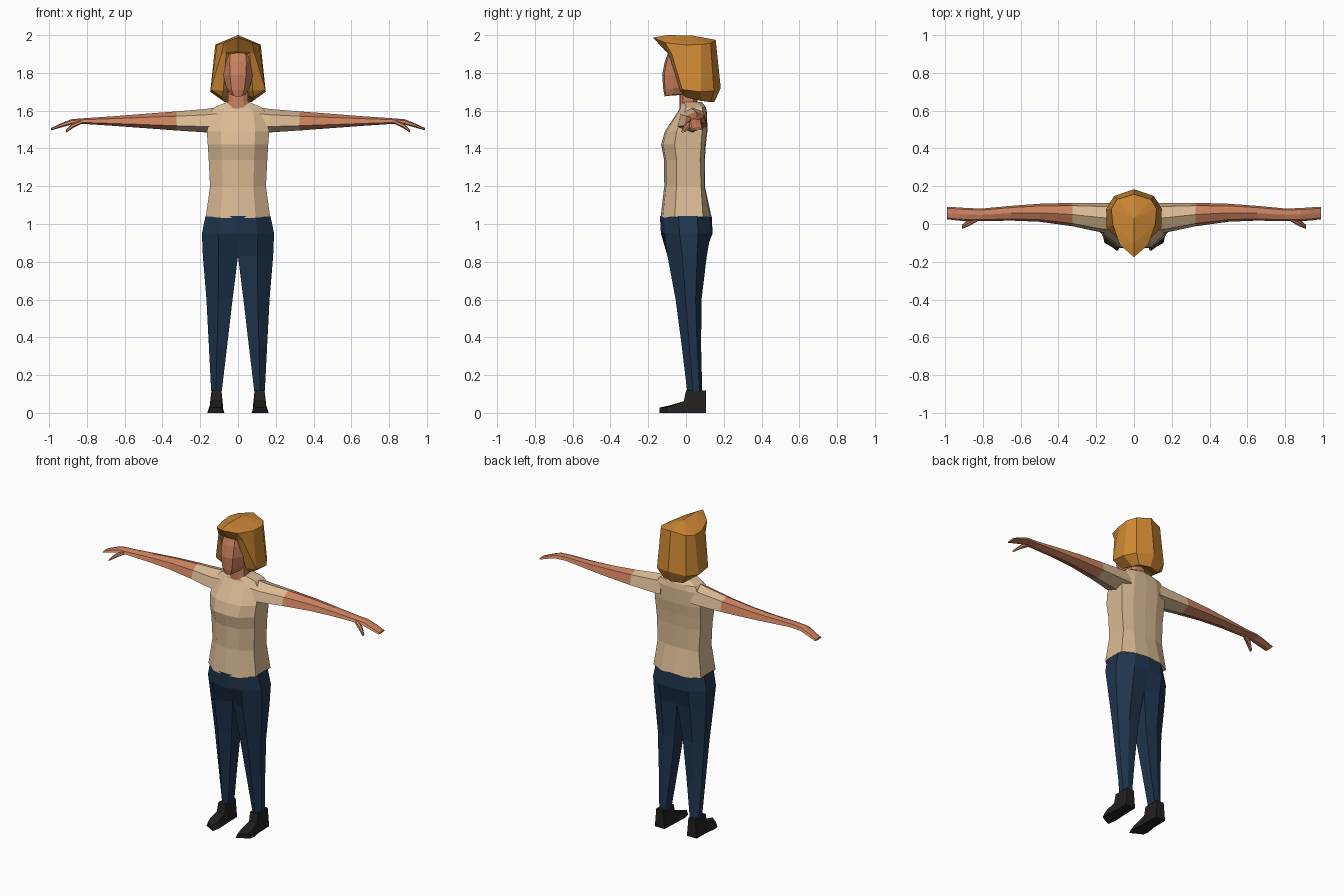
import bpy, bmesh

if "Cube" in bpy.data.objects:
    bpy.data.objects.remove(bpy.data.objects["Cube"])


def material(name, rgb):
    m = bpy.data.materials.new(name)
    m.diffuse_color = (*rgb, 1)
    m.use_nodes = True
    m.node_tree.nodes["Principled BSDF"].inputs["Base Color"].default_value = m.diffuse_color
    return m


SKIN = material("skin", (0.60, 0.22, 0.115))
SHIRT = material("cream shirt", (0.71, 0.50, 0.30))
HAIR = material("ginger hair", (0.62, 0.25, 0.035))
DENIM = material("navy denim", (0.014, 0.036, 0.078))
LEATHER = material("black leather", (0.016, 0.015, 0.014))


def build(name, verts, faces, mat, mirror=False):
    bm = bmesh.new()
    vs = [bm.verts.new(v) for v in verts]
    for f in faces:
        bm.faces.new([vs[i] for i in f])
    bmesh.ops.recalc_face_normals(bm, faces=bm.faces)
    if mirror:  # drop hidden faces lying on the mirror plane
        inner = [f for f in bm.faces if all(abs(v.co.x) < 1e-4 for v in f.verts)]
        bmesh.ops.delete(bm, geom=inner, context='FACES')
    me = bpy.data.meshes.new(name)
    bm.to_mesh(me)
    bm.free()
    me.materials.append(mat)
    ob = bpy.data.objects.new(name, me)
    bpy.context.collection.objects.link(ob)
    if mirror:
        mod = ob.modifiers.new("mirror", 'MIRROR')
        mod.merge_threshold = 0.0005
    return ob


def loft(name, rings, mat, mirror=False):
    n = len(rings[0])
    verts = [p for r in rings for p in r]
    faces = [(k * n + i, k * n + (i + 1) % n, (k + 1) * n + (i + 1) % n, (k + 1) * n + i)
             for k in range(len(rings) - 1) for i in range(n)]
    faces += [tuple(range(n)), tuple(range(len(verts) - n, len(verts)))]
    return build(name, verts, faces, mat, mirror)


def body_ring(z, w, yf, sf, sb, yb, drop=0.0):
    """Ten-sided ring with corner edges at the sides; drop lowers the front."""
    half = [(0, yf, z - drop), (0.55 * w, yf * 0.85 + sf * 0.15, z - drop * 0.6),
            (w, sf, z), (w, sb, z), (0.55 * w, yb * 0.85 + sb * 0.15, z), (0, yb, z)]
    return half + [(-x, y, zz) for x, y, zz in half[4:0:-1]]


def arm_ring(x, y0, y1, z0, z1):
    """Chamfered box section across the arm."""
    ym, a, b = (y0 + y1) / 2, z0 + (z1 - z0) * 0.25, z0 + (z1 - z0) * 0.75
    e = (y1 - y0) * 0.12
    return [(x, y0, a), (x, y0 + e, b), (x, ym, z1), (x, y1 - e, b + (z1 - b) * 0.4),
            (x, y1, a), (x, ym, z0)]


# Shirt body
loft("shirt", [body_ring(*r) for r in (
    (1.038, .170, -.135, -.06, .09, .135, .008),
    (1.20, .148, -.115, -.05, .08, .10),
    (1.34, .155, -.116, -.05, .075, .10),
    (1.42, .160, -.132, -.06, .08, .105),
    (1.49, .165, -.112, -.05, .085, .113),
    (1.585, .150, -.05, -.01, .09, .112),
    (1.618, .125, -.035, .0, .085, .105, .012),
    (1.645, .058, -.032, -.01, .06, .085, .03))], SHIRT)

# Sleeves and bare arms with flat hands
loft("sleeve", [arm_ring(*r) for r in (
    (.11, -.05, .110, 1.482, 1.618), (.17, -.045, .112, 1.485, 1.609),
    (.325, -.012, .112, 1.495, 1.596))], SHIRT, True)
loft("arm", [arm_ring(*r) for r in (
    (.325, -.012, .112, 1.495, 1.596), (.50, .012, .107, 1.508, 1.583),
    (.65, .018, .096, 1.519, 1.571), (.80, .015, .082, 1.529, 1.561),
    (.88, .015, .084, 1.527, 1.555), (.93, .018, .088, 1.513, 1.536),
    (.99, .025, .091, 1.496, 1.508))], SKIN, True)
loft("thumb", [arm_ring(*r) for r in (
    (.83, .012, .045, 1.530, 1.550), (.875, -.012, .025, 1.507, 1.535),
    (.910, -.026, -.005, 1.484, 1.499))], SKIN, True)

# Neck and head
loft("neck", [body_ring(*r) for r in (
    (1.59, .060, -.033, -.015, .05, .07), (1.65, .054, -.034, -.015, .04, .06),
    (1.74, .050, -.035, -.015, .04, .06))], SKIN)
loft("head", [body_ring(*r) for r in (
    (1.685, .040, -.112, -.07, .0, .02, .012),
    (1.72, .062, -.120, -.06, .02, .04, .012),
    (1.79, .078, -.126, -.055, .03, .06),
    (1.86, .080, -.112, -.05, .03, .06),
    (1.92, .070, -.090, -.05, .03, .06))], SKIN)

# Hair: crown ridge, crease, wide lower edge, tucked underside and face opening
P = {
    "T0": (0, -.10, 2.0), "T1": (0, .03, 1.998),
    "F": (0, -.175, 1.987), "A": (.075, -.11, 1.96), "B": (.112, -.005, 1.948),
    "G": (.120, .08, 1.95), "C": (.09, .13, 1.957), "D": (0, .157, 1.975),
    "A2": (.088, -.075, 1.90), "B2": (.145, -.02, 1.712), "G2": (.147, .08, 1.70),
    "C2": (.105, .148, 1.705), "D2": (0, .184, 1.72),
    "B3": (.085, -.005, 1.672), "G3": (.08, .08, 1.652), "C3": (.07, .13, 1.645),
    "D3": (0, .15, 1.645), "U": (0, .05, 1.70), "K": (0, -.03, 1.85),
    "I0": (0, -.11, 1.917), "I1": (.062, -.095, 1.91), "I2": (.078, -.03, 1.705),
}
hair_faces = ("T0 F A", "T0 A B", "T0 B G T1", "T1 G C", "T1 C D", "F I0 I1 A",
              "A I1 A2", "A A2 B2 B", "I1 I2 B2 A2", "I2 B3 B2", "B B2 G2 G",
              "G G2 C2 C", "C C2 D2 D", "B2 B3 G3 G2", "G2 G3 C3 C2", "C2 C3 D3 D2",
              "I2 U B3", "B3 U G3", "G3 U D3 C3", "I0 K I1", "I1 K I2", "I2 K U")
keys = list(P)
build("hair", list(P.values()),
      [[keys.index(k) for k in f.split()] for f in hair_faces], HAIR, True)


# Trousers
def leg_ring(z, xi, xo, yf, yb):
    m, d = xi + (xo - xi) * 0.55, yb - yf
    inset = 0.0 if z > 0.9 else 0.2 * d
    return [(xi, yf + inset, z), (m, yf + (0.02 if z > 0.9 else 0), z),
            (xo, yf + d * 0.36, z), (xo, yf + d * 0.72, z),
            (m, yb - 0.01, z), (xi, yb - inset * 0.6, z)]


loft("trousers", [leg_ring(*r) for r in (
    (1.042, 0, .172, -.138, .136), (.95, 0, .191, -.133, .141),
    (.83, 0, .186, -.098, .120), (.60, .029, .167, -.055, .092),
    (.35, .058, .154, -.022, .090), (.115, .086, .142, .006, .096))], DENIM, True)


# Shoes, with the inner side of the toe reaching further forward
def shoe_ring(y, x0, x1, z, skew=0.0):
    e = (x1 - x0) * 0.15
    return [(x0, y, 0), (x0 + e, y, z), (x1 - e, y + skew, z), (x1, y + skew, 0)]


loft("shoe", [shoe_ring(*r) for r in (
    (.105, .080, .150, .118), (.0, .076, .152, .118), (-.012, .076, .154, .062),
    (-.085, .072, .163, .040, .015), (-.140, .082, .156, .028, .04))], LEATHER, True)
